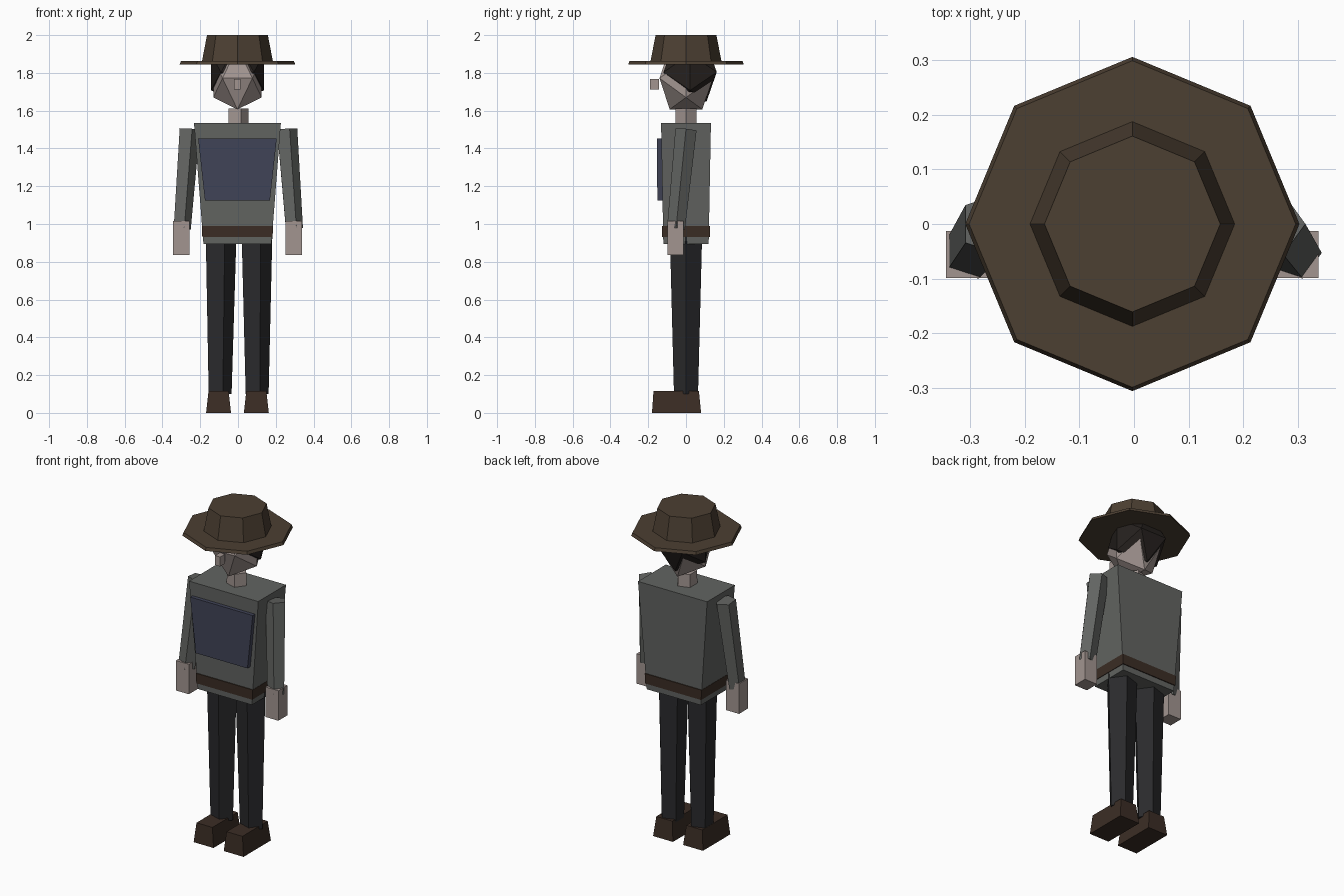
import bpy, bmesh, math
from mathutils import Vector

if "Cube" in bpy.data.objects:
    bpy.data.objects.remove(bpy.data.objects["Cube"])

SHIFT = Vector((-0.003, 0, 0))


def material(name, rgb):
    m = bpy.data.materials.new(name)
    m.diffuse_color = (*rgb, 1)
    m.use_nodes = True
    m.node_tree.nodes["Principled BSDF"].inputs["Base Color"].default_value = m.diffuse_color
    return m


SKIN = material("skin", (0.36, 0.30, 0.28))
HAIR = material("hair", (0.019, 0.015, 0.013))
HAT = material("felt", (0.072, 0.050, 0.032))
SHIRT = material("shirt", (0.122, 0.127, 0.120))
PANEL = material("panel", (0.052, 0.057, 0.095))
LEATHER = material("leather", (0.044, 0.026, 0.018))
CLOTH = material("trousers", (0.023, 0.023, 0.025))


def finish(name, bm, mat):
    bmesh.ops.recalc_face_normals(bm, faces=bm.faces)
    me = bpy.data.meshes.new(name)
    bm.to_mesh(me)
    bm.free()
    me.materials.append(mat)
    ob = bpy.data.objects.new(name, me)
    bpy.context.collection.objects.link(ob)
    return ob


def loft(name, low, high, mat):
    """Solid between two rings with the same number of points."""
    bm = bmesh.new()
    a = [bm.verts.new(Vector(p) + SHIFT) for p in low]
    b = [bm.verts.new(Vector(p) + SHIFT) for p in high]
    n = len(a)
    bm.faces.new(a[::-1])
    bm.faces.new(b)
    for i in range(n):
        j = (i + 1) % n
        bm.faces.new((a[i], a[j], b[j], b[i]))
    return finish(name, bm, mat)


def prism(name, p0, p1, r0, r1, sides, mat):
    """Tapered prism along the line p0-p1, first corner towards +x."""
    p0, p1 = Vector(p0), Vector(p1)
    turn = Vector((0, 0, 1)).rotation_difference(p1 - p0)

    def ring(c, r):
        return [c + turn @ Vector((r * math.cos(t), r * math.sin(t), 0))
                for t in (math.tau * i / sides for i in range(sides))]
    return loft(name, ring(p0, r0), ring(p1, r1), mat)


def rect(x, y, hx, hy, z):
    return [(x - hx, y - hy, z), (x + hx, y - hy, z), (x + hx, y + hy, z), (x - hx, y + hy, z)]


def icosahedron(name, c, s, mat):
    """Twenty-sided solid with an edge underneath running front to back."""
    t = (1 + 5 ** 0.5) / 2
    bm = bmesh.new()
    for i in (-1, 1):
        for j in (-t, t):
            for p in ((0, i, j), (i, j, 0), (j, 0, i)):
                bm.verts.new(Vector(c) + SHIFT + Vector([a * b for a, b in zip(p, s)]))
    bmesh.ops.convex_hull(bm, input=bm.verts)
    return finish(name, bm, mat)


# torso, belt and chest panel
loft("torso", rect(0, 0, 0.18, 0.12, 0.895), rect(0, 0, 0.23, 0.132, 1.535), SHIRT)
loft("belt", rect(0, 0, 0.186, 0.126, 0.93), rect(0, 0, 0.189, 0.127, 0.99), LEATHER)
loft("chest_panel", rect(0, -0.136, 0.172, 0.016, 1.125), rect(0, -0.137, 0.208, 0.016, 1.453), PANEL)

# limbs
for side, s in (("left", -1), ("right", 1)):
    prism(side + "_leg", (s * 0.098, 0, 0.1), (s * 0.095, 0, 0.95), 0.067, 0.09, 5, CLOTH)
    loft(side + "_shoe", rect(s * 0.1, -0.05, 0.066, 0.13, 0),
         rect(s * 0.1, -0.052, 0.053, 0.12, 0.117), LEATHER)
    prism(side + "_arm", (s * 0.297, -0.053, 0.975), (s * 0.258, 0, 1.5), 0.05, 0.059, 5, SHIRT)
    loft(side + "_hand", rect(s * 0.298, -0.056, 0.043, 0.043, 0.835),
         rect(s * 0.298, -0.056, 0.043, 0.043, 1.015), SKIN)

# neck, head, nose and hair
prism("neck", (0, 0, 1.5), (0, 0, 1.612), 0.06, 0.058, 5, SKIN)
icosahedron("head", (0, 0, 1.772), (0.079, 0.0865, 0.102), SKIN)
loft("nose", rect(0, -0.167, 0.017, 0.023, 1.711), rect(0, -0.167, 0.017, 0.023, 1.768), SKIN)
icosahedron("hair", (0, 0.022, 1.804), (0.087, 0.087, 0.096), HAIR)

# hat
prism("hat_brim", (0, 0, 1.845), (0, 0, 1.863), 0.306, 0.299, 8, HAT)
prism("hat_crown", (0, 0, 1.86), (0, 0, 2.0), 0.188, 0.161, 8, HAT)
